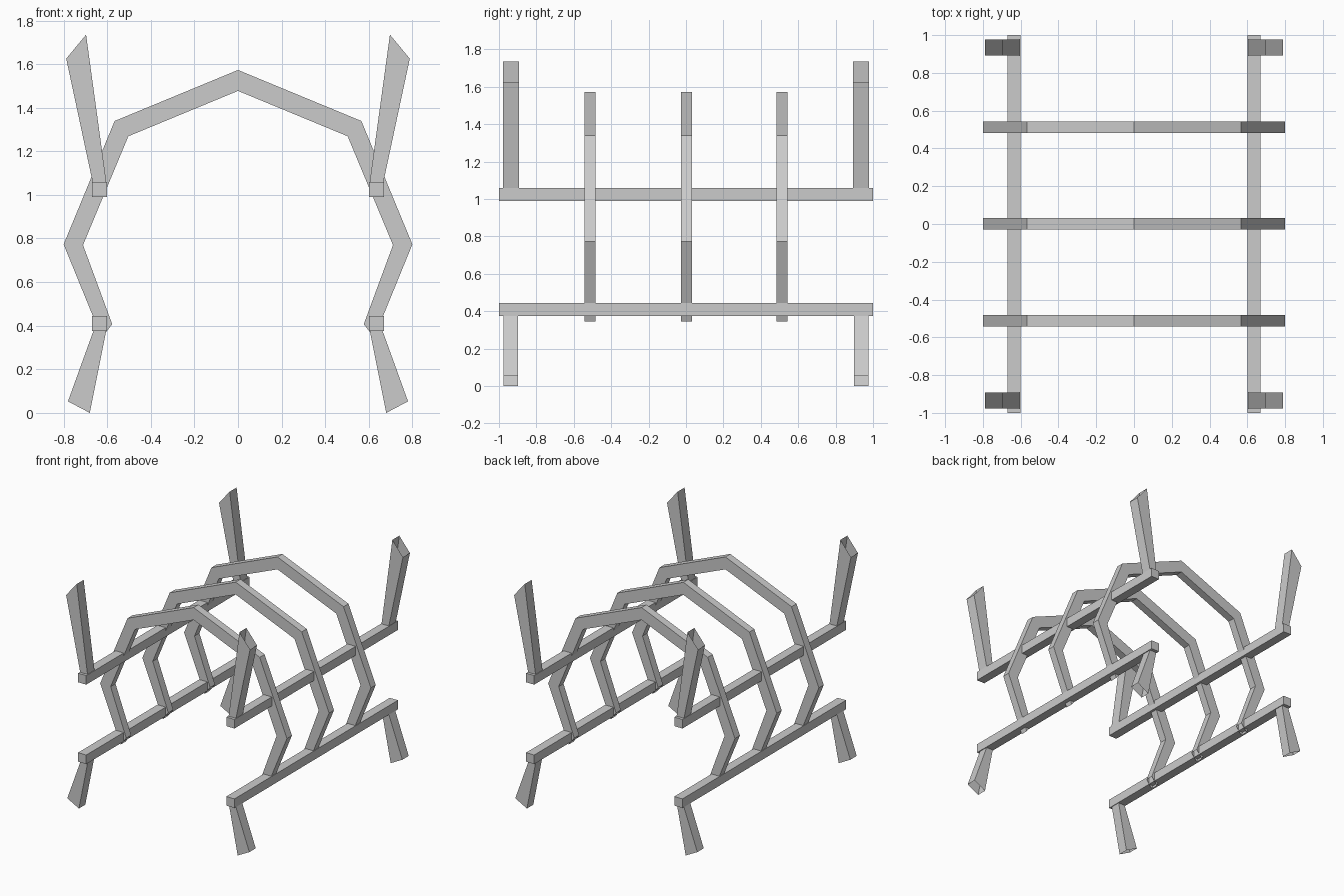
import bpy
import bmesh

if "Cube" in bpy.data.objects:
    bpy.data.objects.remove(bpy.data.objects["Cube"])


def beam(name, outer, inner, y0, y1, caps=False, mirror_y=False):
    """Sweep a front-view strip (outer/inner x,z edges) along y, mirrored in x."""
    bm = bmesh.new()
    rings = []
    for (xo, zo), (xi, zi) in zip(outer, inner):
        rings.append([bm.verts.new(p) for p in
                      ((xo, y0, zo), (xi, y0, zi), (xi, y1, zi), (xo, y1, zo))])
    for a, b in zip(rings, rings[1:]):
        for k in range(4):
            n = (k + 1) % 4
            bm.faces.new((a[k], a[n], b[n], b[k]))
    if caps:
        bm.faces.new(rings[0])
        bm.faces.new(rings[-1])
    bmesh.ops.recalc_face_normals(bm, faces=bm.faces)
    mesh = bpy.data.meshes.new(name)
    bm.to_mesh(mesh)
    bm.free()
    obj = bpy.data.objects.new(name, mesh)
    bpy.context.collection.objects.link(obj)
    mod = obj.modifiers.new("Mirror", 'MIRROR')
    mod.use_axis = (True, mirror_y, False)
    mod.merge_threshold = 0.0005
    return obj


# Long side rails
for name, z in (("lower_rails", 0.375), ("upper_rails", 0.99)):
    beam(name, [(0.67, z), (0.67, z + 0.07)], [(0.60, z), (0.60, z + 0.07)],
         -1.0, 1.0, caps=True)

# Arched ribs, an octagonal band open at the feet
rib_outer = [(0, 1.573), (0.566, 1.339), (0.80, 0.773), (0.625, 0.345)]
rib_inner = [(0, 1.477), (0.503, 1.269), (0.711, 0.77), (0.577, 0.407)]
for name, y in (("front_rib", -0.513), ("middle_rib", 0.002), ("back_rib", 0.513)):
    beam(name, rib_outer, rib_inner, y - 0.03, y + 0.03)

# Upright corner horns with open slanted tops
beam("corner_horns", [(0.665, 1.05), (0.788, 1.625)], [(0.603, 1.05), (0.697, 1.735)],
     -0.978, -0.893, mirror_y=True)

# Splayed corner legs with open slanted feet
beam("corner_legs", [(0.66, 0.385), (0.78, 0.053)], [(0.603, 0.385), (0.68, 0.0)],
     -0.975, -0.897, mirror_y=True)
